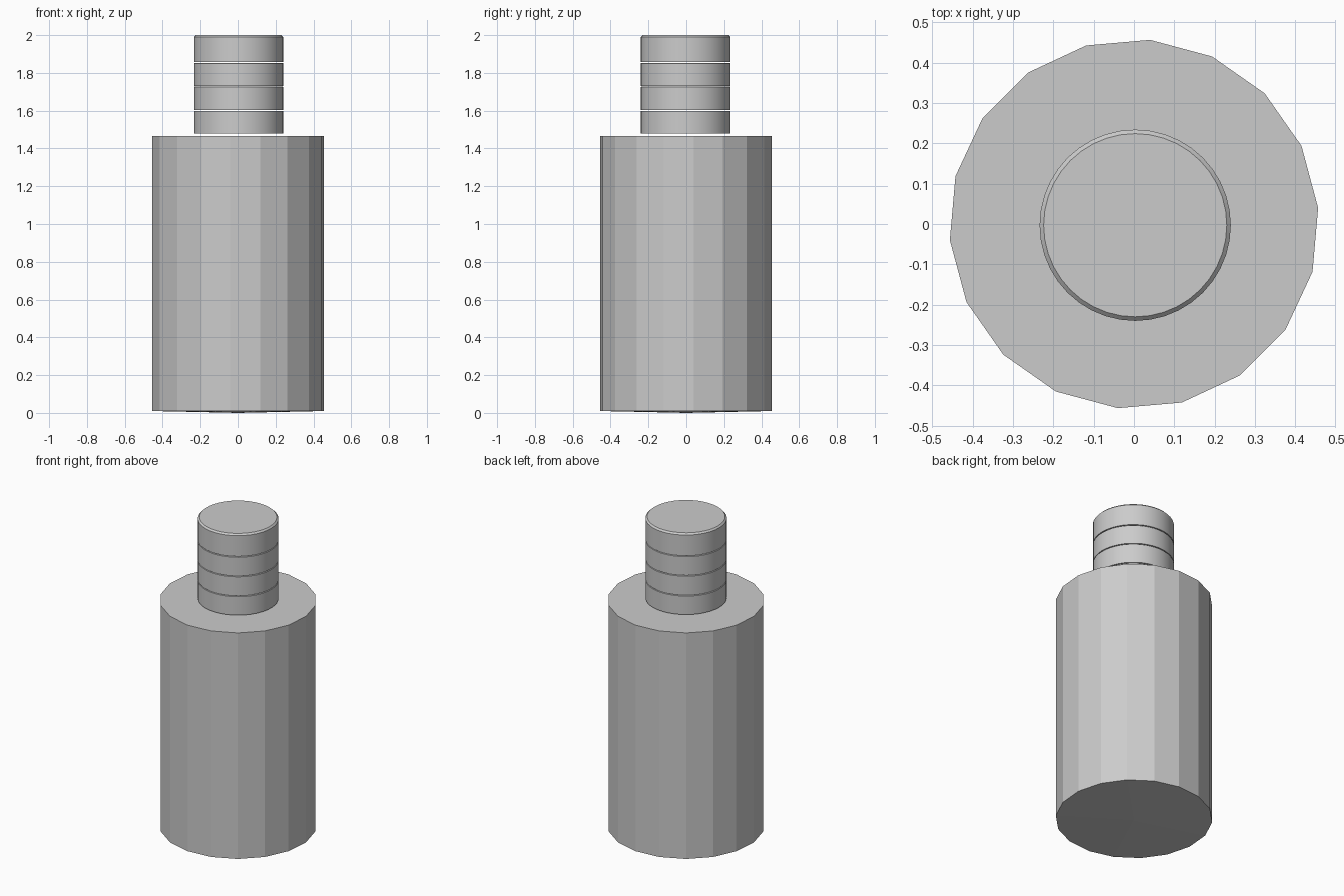
import bpy, bmesh, math

if "Cube" in bpy.data.objects:
    bpy.data.objects.remove(bpy.data.objects["Cube"])


def lathe(name, profile, sides, centre=(0, 0), turn=0.0):
    """Closed solid of revolution from (radius, z) points, bottom to top."""
    bm = bmesh.new()
    rings = []
    for r, z in profile:
        if r == 0:
            rings.append([bm.verts.new((centre[0], centre[1], z))])
            continue
        ring = []
        for i in range(sides):
            a = turn + 2 * math.pi * i / sides
            ring.append(bm.verts.new((centre[0] + r * math.cos(a),
                                      centre[1] + r * math.sin(a), z)))
        rings.append(ring)
    for low, high in zip(rings, rings[1:]):
        for i in range(sides):
            j = (i + 1) % sides
            if len(low) == 1:
                bm.faces.new((low[0], high[j], high[i]))
            elif len(high) == 1:
                bm.faces.new((low[i], low[j], high[0]))
            else:
                bm.faces.new((low[i], low[j], high[j], high[i]))
    bmesh.ops.recalc_face_normals(bm, faces=bm.faces)
    mesh = bpy.data.meshes.new(name)
    bm.to_mesh(mesh)
    bm.free()
    obj = bpy.data.objects.new(name, mesh)
    bpy.context.collection.objects.link(obj)
    return obj


# Wide faceted body with a very slightly domed underside
lathe("body", [(0, 0.0), (0.458, 0.01), (0.458, 1.465), (0, 1.465)],
      18, turn=math.radians(5))

# Neck: four stacked discs separated by hairline seams, floating just above the body
seams = [1.478, 1.601, 1.729, 1.855, 2.0]
gap = 0.002
for n, (low, high) in enumerate(zip(seams, seams[1:])):
    last = n == len(seams) - 2
    z0 = low + (gap if n else 0)
    z1 = high - (0 if last else gap)
    edge = 0.01 if last else 0.002
    lathe(f"neck_disc_{n + 1}",
          [(0, z0), (0.237, z0), (0.237, z1 - edge), (0.237 - edge, z1), (0, z1)],
          40, centre=(0.003, -0.003))

# Smooth the round neck, keep the body facets flat
for obj in bpy.context.collection.objects:
    obj.select_set(obj.name.startswith("neck"))
    if obj.name.startswith("neck"):
        bpy.context.view_layer.objects.active = obj
bpy.ops.object.shade_smooth_by_angle(angle=math.radians(30))
